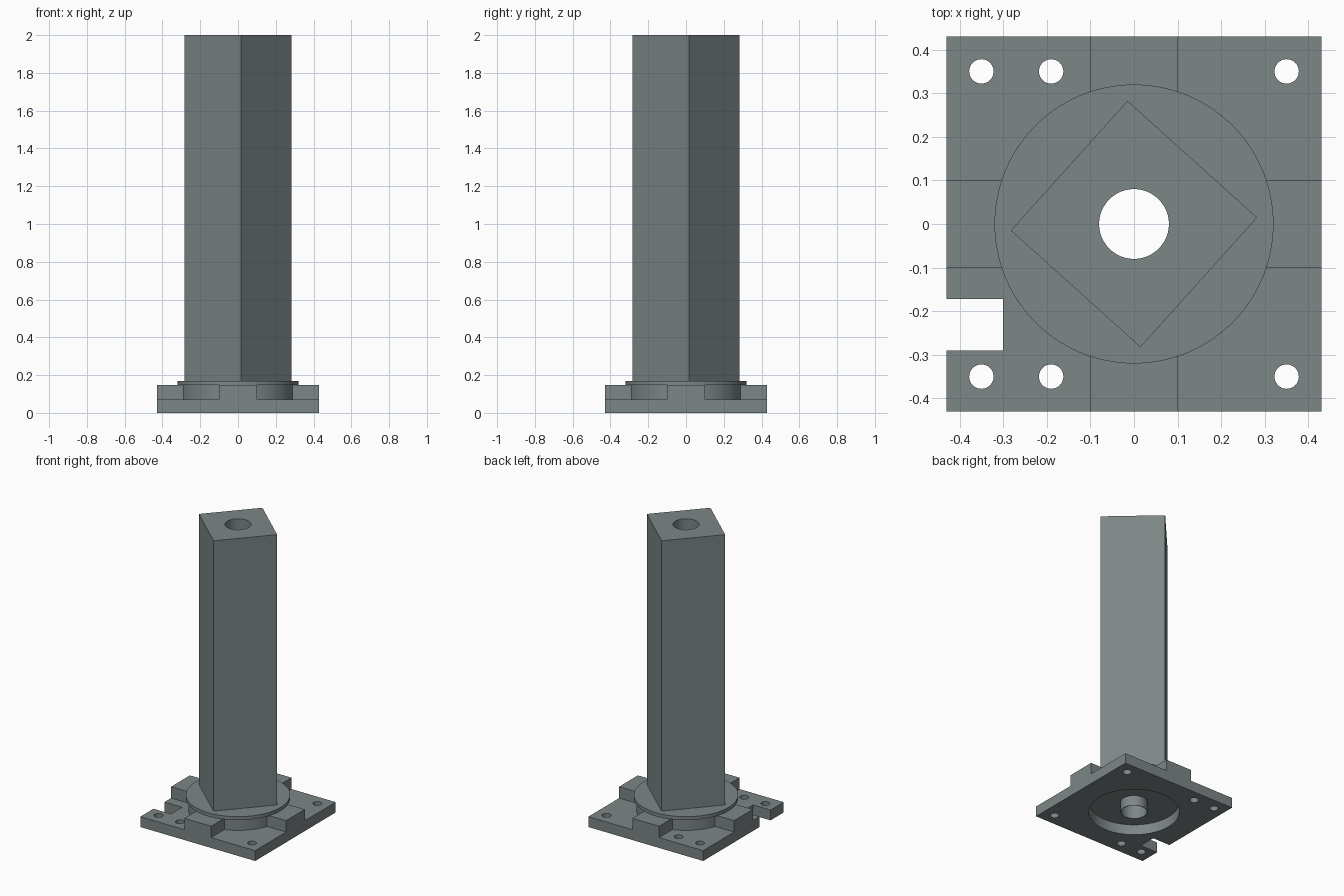
import bpy, math

if "Cube" in bpy.data.objects:
    bpy.data.objects.remove(bpy.data.objects["Cube"])

steel = bpy.data.materials.new("slate_grey")
steel.diffuse_color = (0.205, 0.238, 0.240, 1)
steel.use_nodes = True
steel.node_tree.nodes["Principled BSDF"].inputs["Base Color"].default_value = steel.diffuse_color


def finish(name):
    ob = bpy.context.object
    ob.name = name
    ob.data.materials.append(steel)
    return ob


def box(name, x0, x1, y0, y1, z0, z1):
    bpy.ops.mesh.primitive_cube_add(size=1, location=((x0 + x1) / 2, (y0 + y1) / 2, (z0 + z1) / 2))
    bpy.context.object.scale = (x1 - x0, y1 - y0, z1 - z0)
    bpy.ops.object.transform_apply(location=True, rotation=True, scale=True)
    return finish(name)


def cylinder(name, x, y, r, z0, z1, sides=64):
    bpy.ops.mesh.primitive_cylinder_add(vertices=sides, radius=r, depth=z1 - z0,
                                        location=(x, y, (z0 + z1) / 2))
    return finish(name)


def cut(ob, cutter):
    mod = ob.modifiers.new("cut", 'BOOLEAN')
    mod.operation = 'DIFFERENCE'
    mod.solver = 'EXACT'
    mod.object = cutter
    bpy.context.view_layer.objects.active = ob
    bpy.ops.object.modifier_apply(modifier=mod.name)
    bpy.data.objects.remove(cutter)


def smooth(ob):
    bpy.ops.object.select_all(action='DESELECT')
    ob.select_set(True)
    bpy.context.view_layer.objects.active = ob
    bpy.ops.object.shade_smooth_by_angle(angle=math.radians(30))


def lathe(name, profile, sides=96):
    # closed (radius, z) profile turned around the z axis
    n = len(profile)
    verts = [(r * math.cos(2 * math.pi * i / sides), r * math.sin(2 * math.pi * i / sides), z)
             for i in range(sides) for r, z in profile]
    faces = [(i * n + j, (i + 1) % sides * n + j, (i + 1) % sides * n + (j + 1) % n, i * n + (j + 1) % n)
             for i in range(sides) for j in range(n)]
    mesh = bpy.data.meshes.new(name)
    mesh.from_pydata(verts, [], faces)
    ob = bpy.data.objects.new(name, mesh)
    bpy.context.collection.objects.link(ob)
    mesh.materials.append(steel)
    smooth(ob)
    return ob


H = 0.43          # half width of the plate
PLATE = 0.07      # plate thickness
LUG = 0.147       # top of the lugs
COLLAR = 0.17     # top of the collar
BORE = 0.08

# Base plate with round opening, bolt holes and edge slot
plate = box("base_plate", -H, H, -H, H, 0, PLATE)
cut(plate, cylinder("cutter", 0, 0, 0.28, -0.1, 0.2, 96))
for x in (-0.35, -0.19, 0.35):
    for y in (-0.35, 0.35):
        cut(plate, cylinder("cutter", x, y, 0.028, -0.1, 0.2, 32))
cut(plate, box("cutter", -0.6, -0.30, -0.29, -0.172, -0.1, 0.2))
smooth(plate)

# Four lugs holding the collar, one in the middle of each edge
for name, x0, x1, y0, y1 in (("lug_right", 0.28, H, -0.1, 0.1), ("lug_left", -H, -0.28, -0.1, 0.1),
                             ("lug_back", -0.1, 0.1, 0.28, H), ("lug_front", -0.1, 0.1, -H, -0.28)):
    lug = box(name, x0, x1, y0, y1, PLATE, LUG)
    cut(lug, cylinder("cutter", 0, 0, 0.305, -0.1, 0.3, 96))
    smooth(lug)

# Flanged collar with a thin sleeve hanging inside the plate opening
lathe("collar", [(BORE, 0.0), (0.083, 0.0), (0.083, PLATE), (0.305, PLATE), (0.305, LUG),
                 (0.32, LUG), (0.32, COLLAR), (BORE, COLLAR)])

# Square post, turned slightly off the diagonal, bored through
post = box("post", -0.2, 0.2, -0.2, 0.2, COLLAR, 2.0)
post.rotation_euler.z = math.radians(48)
bpy.context.view_layer.update()
cut(post, cylinder("cutter", 0, 0, BORE, 0, 2.2, 96))
smooth(post)
